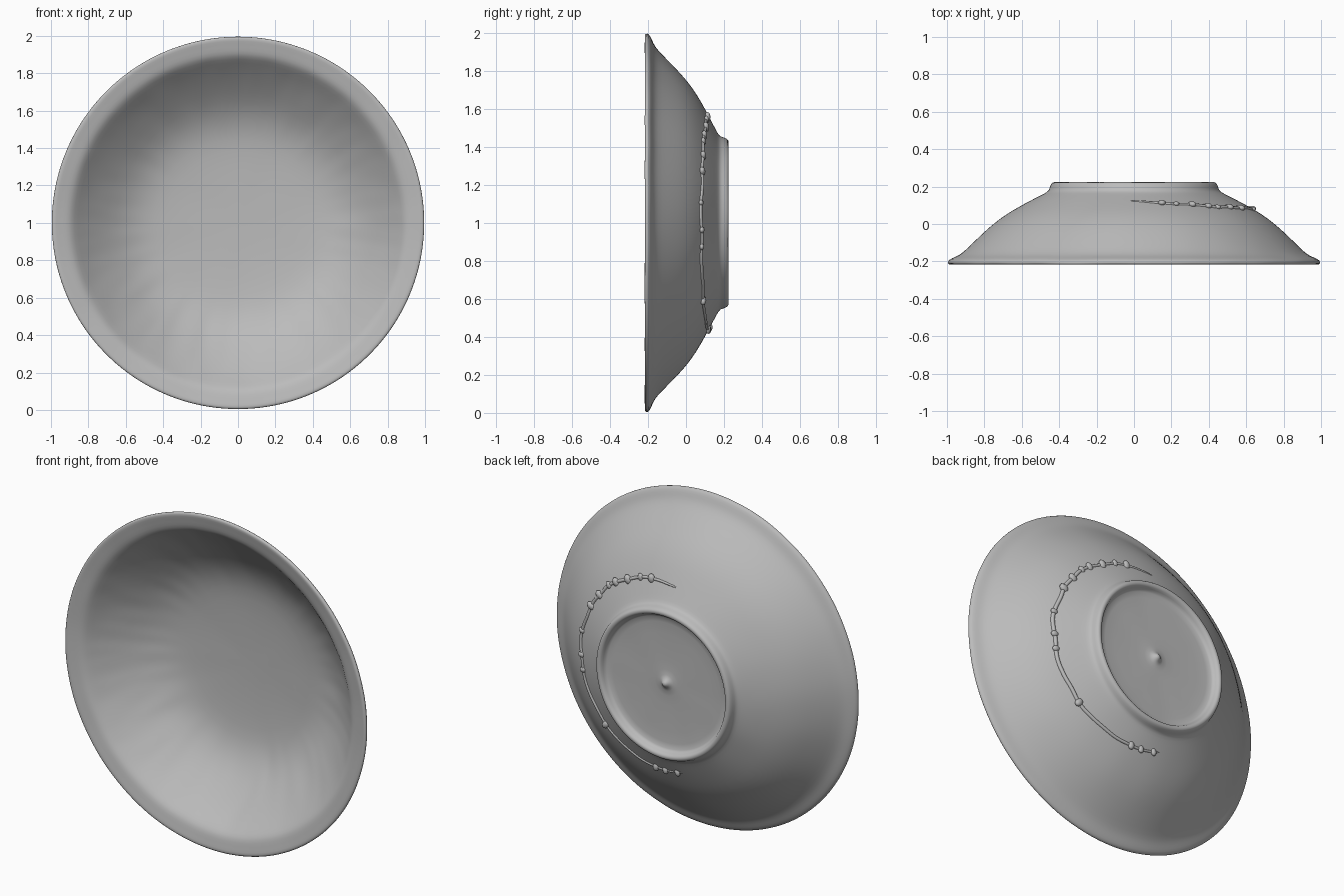
import bpy, bmesh, math, random
from mathutils import Vector, Matrix, noise

random.seed(4)
cube = bpy.data.objects.get("Cube")
if cube:
    bpy.data.objects.remove(cube)

glaze = bpy.data.materials.new("grey glaze")
glaze.use_nodes = True
glaze.diffuse_color = (0.5, 0.5, 0.5, 1)
glaze.node_tree.nodes["Principled BSDF"].inputs["Base Color"].default_value = (0.5, 0.5, 0.5, 1)

# (radius, y) from the front centre, over the rim, to the foot
INNER = [(0, .12), (.2, .118), (.4, .108), (.5, .09), (.6, .05), (.7, -.02),
         (.8, -.105), (.86, -.165), (.89, -.195), (.92, -.205), (.96, -.212)]
LIP = [(.985, -.219), (.998, -.212), (.995, -.195), (.97, -.182), (.94, -.17)]
OUTER = [(.91, -.15), (.86, -.1), (.8, -.042), (.75, .003), (.68, .055),
         (.6, .1), (.53, .137), (.475, .165)]
FOOT = [(.455, .178), (.45, .2), (.44, .222), (.425, .225), (.41, .22), (.4, .19)]
BASE = [(.385, .182), (.2, .18), (.06, .18), (.03, .187), (.015, .207), (0, .212)]


def finish(obj, levels=1):
    obj.data.materials.append(glaze)
    if levels:
        obj.modifiers.new("smooth", 'SUBSURF').levels = levels
        obj.modifiers["smooth"].render_levels = levels
    for poly in obj.data.polygons:
        poly.use_smooth = True


def mesh_object(name, bm):
    mesh = bpy.data.meshes.new(name)
    bm.to_mesh(mesh)
    bm.free()
    obj = bpy.data.objects.new(name, mesh)
    bpy.context.collection.objects.link(obj)
    return obj


def outer_y(r):
    """Depth of the outer wall at a radius."""
    pts = OUTER + FOOT[:1]
    for (r0, y0), (r1, y1) in zip(pts, pts[1:]):
        if r1 <= r <= r0:
            return y0 + (y1 - y0) * (r0 - r) / (r0 - r1)
    return pts[-1][1]


# Dish body, spun around the front-to-back axis
bm = bmesh.new()
verts = [bm.verts.new((r, y, 1)) for r, y in INNER + LIP + OUTER + FOOT + BASE]
edges = [bm.edges.new(pair) for pair in zip(verts, verts[1:])]
bmesh.ops.spin(bm, geom=verts + edges, cent=(0, 0, 1), axis=(0, 1, 0),
               angle=math.tau, steps=128, use_merge=True)
bmesh.ops.remove_doubles(bm, verts=bm.verts, dist=.0005)
bmesh.ops.recalc_face_normals(bm, faces=bm.faces)
# Hand-made unevenness, strongest on the inner wall
for v in bm.verts:
    r = math.hypot(v.co.x, v.co.z - 1)
    wall = .55 < r < .86 and v.co.y < outer_y(r) - .02
    v.co.y += noise.noise(v.co * (14 if wall else 5)) * (.006 if wall else .002)
finish(mesh_object("dish_body", bm))


# Raised glaze edge, offset towards the left side
def edge_point(angle, lift=0):
    radius = .56 + .012 * noise.noise(Vector((angle * 4, 0, 0)))
    x, z = .075 + radius * math.cos(angle), radius * math.sin(angle)
    return Vector((x, outer_y(math.hypot(x, z)) + lift, 1 + z))


curve = bpy.data.curves.new("glaze_edge", 'CURVE')
curve.dimensions = '3D'
curve.bevel_depth = .012
curve.bevel_resolution = 2
curve.materials.append(glaze)
spline = curve.splines.new('POLY')
COUNT = 90
spline.points.add(COUNT - 1)
for i, p in enumerate(spline.points):
    t = i / (COUNT - 1)
    p.co = (*edge_point(math.radians(-105 + 205 * t), -.003), 1)
    p.radius = .35 + .65 * math.sin(math.pi * t) ** .5
spline.use_smooth = True
bpy.context.collection.objects.link(bpy.data.objects.new("glaze_edge", curve))

# Glaze drips along that edge
bm = bmesh.new()
for deg in (-100, -92, -84, -48, -14, -4, 12, 30, 38, 48, 56, 64, 73, 82):
    a = math.radians(deg + random.uniform(-2, 2))
    size = random.uniform(.016, .022)
    place = Matrix.Translation(edge_point(a)) @ Matrix.Rotation(-a, 4, 'Y')
    bmesh.ops.create_uvsphere(bm, u_segments=12, v_segments=8, radius=size,
                              matrix=place @ Matrix.Diagonal((1.4, .8, 1, 1)))
finish(mesh_object("glaze_drips", bm), 0)
